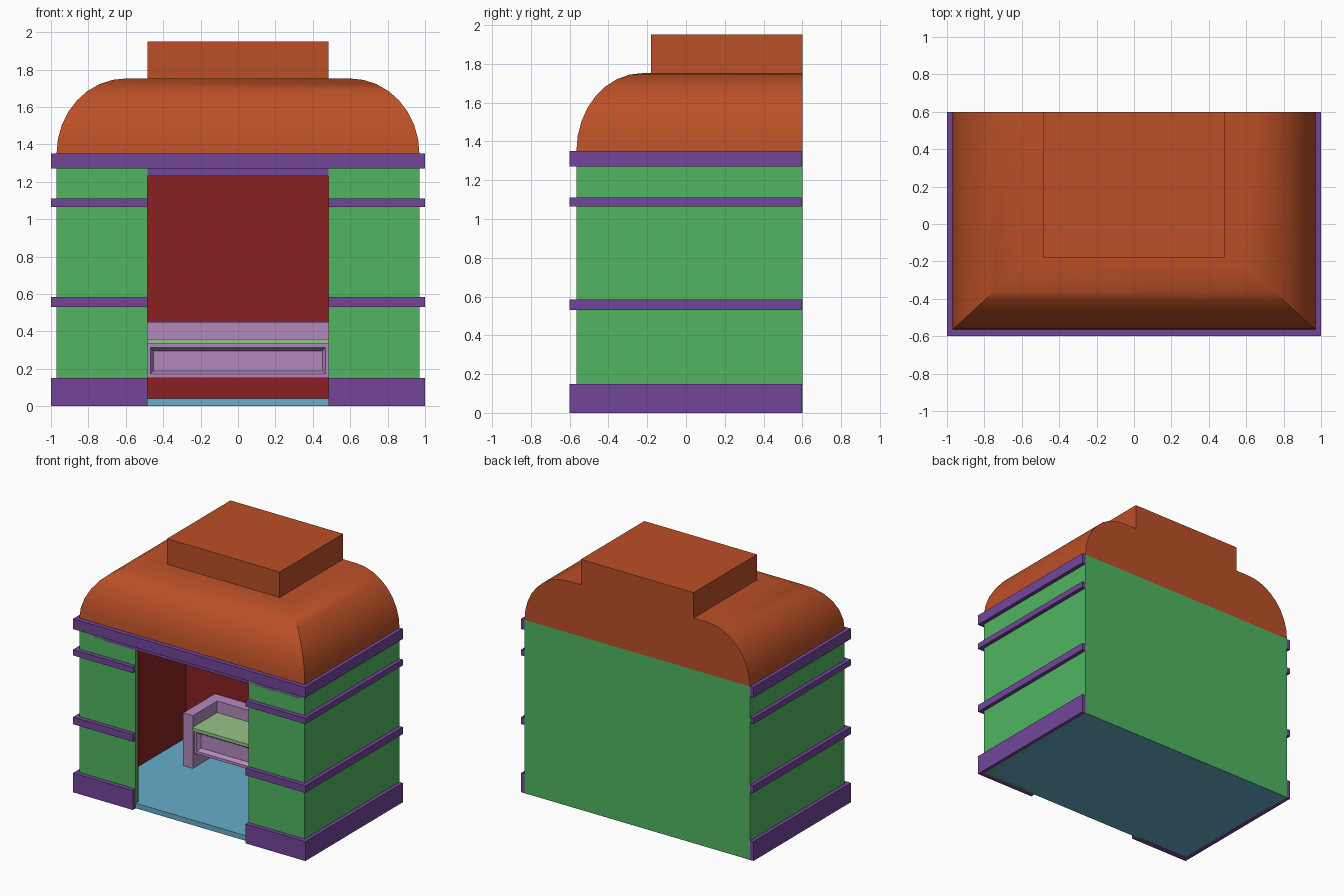
import bpy, bmesh, math

if "Cube" in bpy.data.objects:
    bpy.data.objects.remove(bpy.data.objects["Cube"])


def material(name, rgb):
    m = bpy.data.materials.new(name)
    m.diffuse_color = (*rgb, 1)
    m.use_nodes = True
    m.node_tree.nodes["Principled BSDF"].inputs["Base Color"].default_value = m.diffuse_color
    return m


GREEN = material("wall_green", (0.08, 0.46, 0.12))
PURPLE = material("trim_purple", (0.17, 0.06, 0.32))
ORANGE = material("roof_orange", (0.50, 0.08, 0.02))
RED = material("lining_red", (0.25, 0.015, 0.015))
BLUE = material("floor_blue", (0.14, 0.42, 0.60))
PINK = material("bench_lilac", (0.45, 0.25, 0.52))
LIME = material("seat_lime", (0.30, 0.55, 0.25))


def finish(name, bm, mat):
    bmesh.ops.recalc_face_normals(bm, faces=bm.faces)
    me = bpy.data.meshes.new(name)
    bm.to_mesh(me)
    bm.free()
    me.materials.append(mat)
    ob = bpy.data.objects.new(name, me)
    bpy.context.collection.objects.link(ob)
    return ob


def box(name, x, y, z, mat):
    bm = bmesh.new()
    bmesh.ops.create_cube(bm, size=1)
    for v in bm.verts:
        for i, r in enumerate((x, y, z)):
            v.co[i] = r[0] if v.co[i] < 0 else r[1]
    return finish(name, bm, mat)


def pair(name, x, y, z, mat):
    box(name + "_right", x, y, z, mat)
    box(name + "_left", (-x[1], -x[0]), y, z, mat)


def prism(name, pts, z, mat):
    bm = bmesh.new()
    f = bm.faces.new([bm.verts.new((px, py, z[0])) for px, py in pts])
    ext = bmesh.ops.extrude_face_region(bm, geom=[f])
    for v in ext["geom"]:
        if isinstance(v, bmesh.types.BMVert):
            v.co.z = z[1]
    return finish(name, bm, mat)


# Dimensions of wall shell, door opening and inner room
WX, WY, BACK = 0.97, -0.565, 0.60
DOOR, ROOM, ROOM_F, ROOM_B = 0.485, 0.82, -0.53, 0.53

# Floor, walls and lining
box("floor", (-WX, WX), (-0.565, 0.597), (0, 0.04), BLUE)
box("back_wall", (-WX, WX), (0.57, BACK), (0.001, 1.35), GREEN)
box("back_lining", (-ROOM - 0.02, ROOM + 0.02), (ROOM_B, 0.58), (0.03, 1.25), RED)
pair("side_wall", (0.93, WX), (WY, BACK), (0, 1.35), GREEN)
pair("front_wall", (DOOR, WX), (WY, ROOM_F - 0.01), (0, 1.35), GREEN)
pair("front_lining", (DOOR, 0.95), (ROOM_F - 0.01, ROOM_F), (0.03, 1.25), RED)
pair("side_lining", (ROOM, 0.95), (ROOM_F - 0.01, 0.58), (0.03, 1.25), RED)
box("ceiling", (-0.95, 0.95), (WY, 0.59), (1.23, 1.34), PURPLE)

# Horizontal trim: L-shaped pieces wrapping each front corner
for n, z in (("base_trim", (0, 0.15)), ("middle_trim", (0.53, 0.585)),
             ("upper_trim", (1.065, 1.11))):
    for side, s in (("right", 1), ("left", -1)):
        pts = [(DOOR, -0.6), (1, -0.6), (1, BACK - 0.002), (0.96, BACK - 0.002),
               (0.96, -0.55), (DOOR, -0.55)]
        prism(f"{n}_{side}", [(s * px, py) for px, py in pts], z, PURPLE)

# Cornice runs unbroken across the front
right = [(1, -0.6), (1, BACK - 0.002), (0.96, BACK - 0.002), (0.96, -0.55)]
prism("cornice", right + [(-px, py) for px, py in reversed(right)], (1.27, 1.35), PURPLE)

# Rounded roof: stacked rectangles following a quarter ellipse, flat at the back
bm = bmesh.new()
rings = []
STEPS = 8
for i in range(STEPS + 1):
    a = math.pi / 2 * i / STEPS
    k = 1 - math.cos(a)
    x, y, z = WX - 0.37 * k, WY + 0.34 * k, 1.35 + 0.402 * math.sin(a)
    rings.append([bm.verts.new(c) for c in
                  ((x, BACK, z), (x, y, z), (-x, y, z), (-x, BACK, z))])
for lo, hi in zip(rings, rings[1:]):
    for j in range(3):
        bm.faces.new((lo[j], lo[j + 1], hi[j + 1], hi[j]))
bm.faces.new(rings[-1])
bm.faces.new(rings[0][::-1])
bm.faces.new([r[0] for r in rings] + [r[3] for r in reversed(rings)])
roof = finish("rounded_roof", bm, ORANGE)
bpy.context.view_layer.objects.active = roof
roof.select_set(True)
bpy.ops.object.shade_smooth_by_angle(angle=math.radians(35))
box("roof_block", (-DOOR, DOOR), (-0.18, BACK), (1.70, 1.95), ORANGE)

# Bench against the back wall
pair("bench_arm", (0.487, 0.57), (0.14, ROOM_B), (0.04, 0.45), PINK)
box("bench_back", (-0.49, 0.49), (0.44, ROOM_B), (0.15, 0.45), PINK)
box("bench_seat", (-0.487, 0.487), (0.13, 0.45), (0.335, 0.36), LIME)

# Bench base with a bevelled recess in its front face
base = box("bench_base", (-0.49, 0.49), (0.16, 0.45), (0.15, 0.335), PINK)
bm = bmesh.new()
bm.from_mesh(base.data)
bm.faces.ensure_lookup_table()
front = min(bm.faces, key=lambda f: f.calc_center_median().y)
bmesh.ops.inset_region(bm, faces=[front], thickness=0.03)
bmesh.ops.inset_region(bm, faces=[front], thickness=0.025, depth=-0.03)
bm.to_mesh(base.data)
bm.free()
